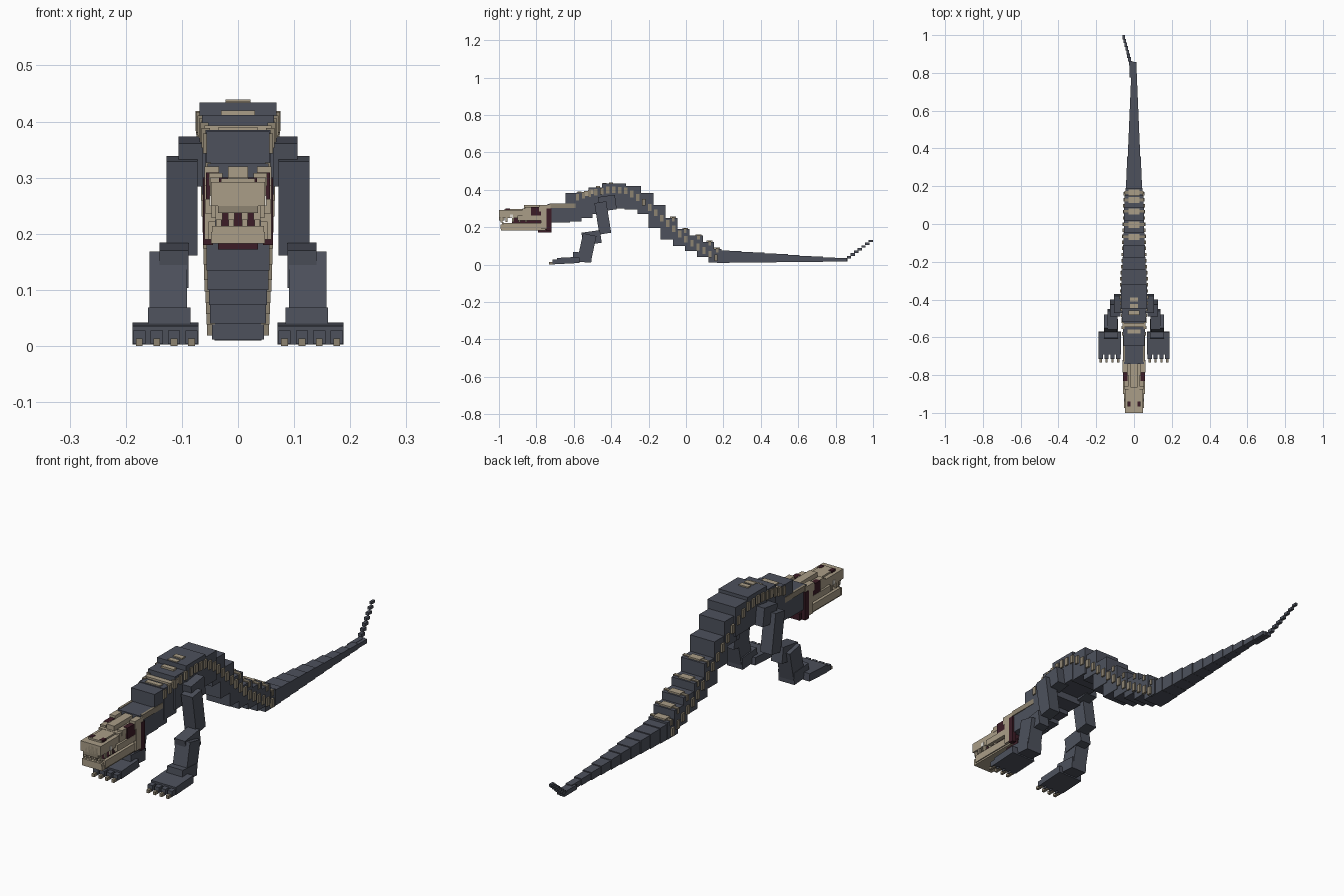
import bpy, math
from mathutils import Matrix, Vector


def material(name, rgb):
    m = bpy.data.materials.new(name)
    m.diffuse_color = (*rgb, 1)
    return m


SLATE = material("slate hide", (0.075, 0.083, 0.108))
BONE = material("bone", (0.40, 0.34, 0.245))
DARK_BONE = material("aged bone", (0.27, 0.23, 0.165))
MAROON = material("dark maroon flesh", (0.045, 0.012, 0.02))
WHITE = material("tooth white", (0.75, 0.72, 0.65))


def box(name, x, y, z, mat, pitch=0):
    """Box from (min, max) ranges, pitched about its own centre."""
    r = (x, y, z)
    c = Vector([(a + b) / 2 for a, b in r])
    bpy.ops.mesh.primitive_cube_add(size=1)
    o = bpy.context.object
    o.name = name
    o.data.transform(Matrix.Translation(c) @ Matrix.Rotation(math.radians(pitch), 4, 'X')
                     @ Matrix.Diagonal([b - a for a, b in r] + [1]))
    o.data.materials.append(mat)
    return o


def pair(name, x, y, z, mat, pitch=0):
    """Same box on the right and the left."""
    box(name + "_right", x, y, z, mat, pitch)
    box(name + "_left", (-x[1], -x[0]), y, z, mat, pitch)


def mid(name, hw, y, z, mat, pitch=0):
    """Box centred on x = 0."""
    return box(name, (-hw, hw), y, z, mat, pitch)


def interp(pts, t):
    for (a, u), (b, v) in zip(pts, pts[1:]):
        if t <= b:
            return u + (v - u) * (t - a) / (b - a)
    return pts[-1][1]


# Stepped trunk: y start, y end, z bottom, z top, half width
TRUNK = [(-.74, -.62, .225, .325, .054), (-.645, -.56, .23, .382, .056),
         (-.585, -.50, .25, .385, .058), (-.52, -.43, .27, .412, .064),
         (-.45, -.32, .30, .434, .069), (-.33, -.24, .295, .42, .067),
         (-.26, -.175, .27, .382, .060), (-.20, -.11, .195, .32, .058),
         (-.135, -.045, .135, .25, .056), (-.07, .02, .10, .19, .054),
         (-.005, .09, .073, .155, .052), (.06, .15, .04, .122, .050),
         (.12, .19, .012, .085, .046)]
for i, (y0, y1, z0, z1, hw) in enumerate(TRUNK):
    mid(f"trunk_{i}", hw, (y0, y1), (z0, z1), SLATE)

# Ribs follow the flank along the arch
MIDLINE = [(-.60, .355), (-.50, .385), (-.40, .402), (-.32, .395), (-.25, .355), (-.17, .285),
           (-.08, .205), (0, .135), (.08, .085), (.16, .037)]
WIDTH = [(-.60, .056), (-.52, .062), (-.40, .071), (-.28, .069), (-.20, .062), (.16, .050)]
for i in range(24):
    y = -.58 + i * .0322
    z, w = interp(MIDLINE, y), interp(WIDTH, y)
    pair(f"rib_{i}", (w - .01, w + .005), (y - .009, y + .009), (z - .018, z + .018), DARK_BONE)

# Vertebrae plates over the shoulders and the lower back
for i, (y, z, hw) in enumerate([(-.57, .39, .035), (-.535, .393, .06), (-.505, .402, .065),
                                (-.47, .42, .03), (-.435, .437, .022), (-.40, .439, .022)]):
    mid(f"shoulder_vertebra_{i}", hw, (y - .011, y + .011), (z - .025, z), BONE)
for i, (_, y1, _, z1, hw) in enumerate(TRUNK[8:]):
    mid(f"back_vertebra_{i}", .028, (y1 - .04, y1 - .008), (z1 - .01, z1 + .007), BONE)
    mid(f"back_bar_{i}", hw + .004, (y1 - .03, y1 - .016), (z1 - .02, z1 + .004), DARK_BONE)

# Tail: overlapping tapering blocks
for i in range(11):
    t = i / 10
    y = .165 + i * .0625
    hw = .042 - .03 * t
    mid(f"tail_{i}", hw, (y, y + .068), (.010 + .007 * t, .077 - .042 * t), SLATE)

# Tail tip curls up and drifts to one side
for i in range(8):
    y, z, x = .845 + i * .0195, .018 + i * .0147, -.018 - i * .0052
    h = .012 - i * .0006
    box(f"tail_tip_{i}", (x - h * .7, x + h * .7), (y - .005, y + .0185), (z, z + h + .003), SLATE)
box("tail_bend", (-.024, -.002), (.775, .86), (.016, .036), SLATE)

# Arms
pair("shoulder", (.05, .106), (-.465, -.375), (.29, .368), SLATE, 8)
pair("upper_arm", (.072, .127), (-.477, -.413), (.165, .335), SLATE, 9)
pair("elbow", (.088, .140), (-.555, -.455), (.11, .178), SLATE, 8)
pair("forearm", (.091, .158), (-.565, -.492), (.03, .162), SLATE, -12)
pair("ankle", (.085, .160), (-.605, -.505), (.014, .065), SLATE, -4)
pair("foot", (.070, .188), (-.69, -.57), (.006, .039), SLATE, 3)
for i in range(4):
    x = .083 + i * .031
    pair(f"toe_{i}", (x - .011, x + .011), (-.715, -.67), (.004, .028), SLATE)
    pair(f"claw_{i}", (x - .006, x + .006), (-.732, -.70), (0, .013), DARK_BONE)

# Skull
mid("cranium", .050, (-.875, -.735), (.245, .300), BONE)
mid("snout", .048, (-1.0, -.86), (.250, .292), BONE)
mid("snout_bridge", .030, (-.97, -.84), (.285, .299), BONE)
mid("nose_plate", .036, (-1.0, -.97), (.237, .282), DARK_BONE)
mid("skull_crest", .018, (-.865, -.73), (.29, .320), BONE)
pair("brow", (.028, .052), (-.86, -.80), (.285, .308), BONE)
pair("back_crest", (.034, .060), (-.785, -.725), (.285, .320), BONE)
pair("cheek", (.040, .060), (-.775, -.735), (.19, .29), BONE)
pair("cheek_bone", (.040, .058), (-.90, -.77), (.235, .262), BONE)
pair("eye_socket", (.035, .057), (-.83, -.775), (.262, .309), MAROON)
pair("nostril", (.018, .034), (-.965, -.94), (.286, .3005), MAROON)
pair("neck_plate", (.048, .058), (-.73, -.59), (.304, .327), DARK_BONE)

# Mouth and lower jaw
mid("mouth_lining", .038, (-.93, -.73), (.20, .25), MAROON)
mid("throat", .036, (-.79, -.72), (.172, .20), MAROON)
pair("jaw_muscle", (.045, .062), (-.745, -.72), (.18, .30), MAROON)
mid("lower_jaw", .048, (-.99, -.75), (.183, .203), BONE)
pair("jaw_side", (.040, .053), (-.975, -.76), (.19, .222), BONE)
mid("jaw_front", .046, (-.992, -.975), (.19, .214), BONE)

# Teeth
for i, x in enumerate((.012, .034)):
    pair(f"upper_front_tooth_{i}", (x - .006, x + .006), (-.992, -.98), (.225, .25), BONE)
    pair(f"lower_front_tooth_{i}", (x - .005, x + .005), (-.985, -.975), (.205, .228), BONE)
for i in range(4):
    y = -.96 + i * .035
    pair(f"side_tooth_{i}", (.040, .047), (y - .006, y + .006), (.228, .255), BONE)
pair("fang", (.044, .0505), (-.94, -.925), (.25, .268), WHITE)
